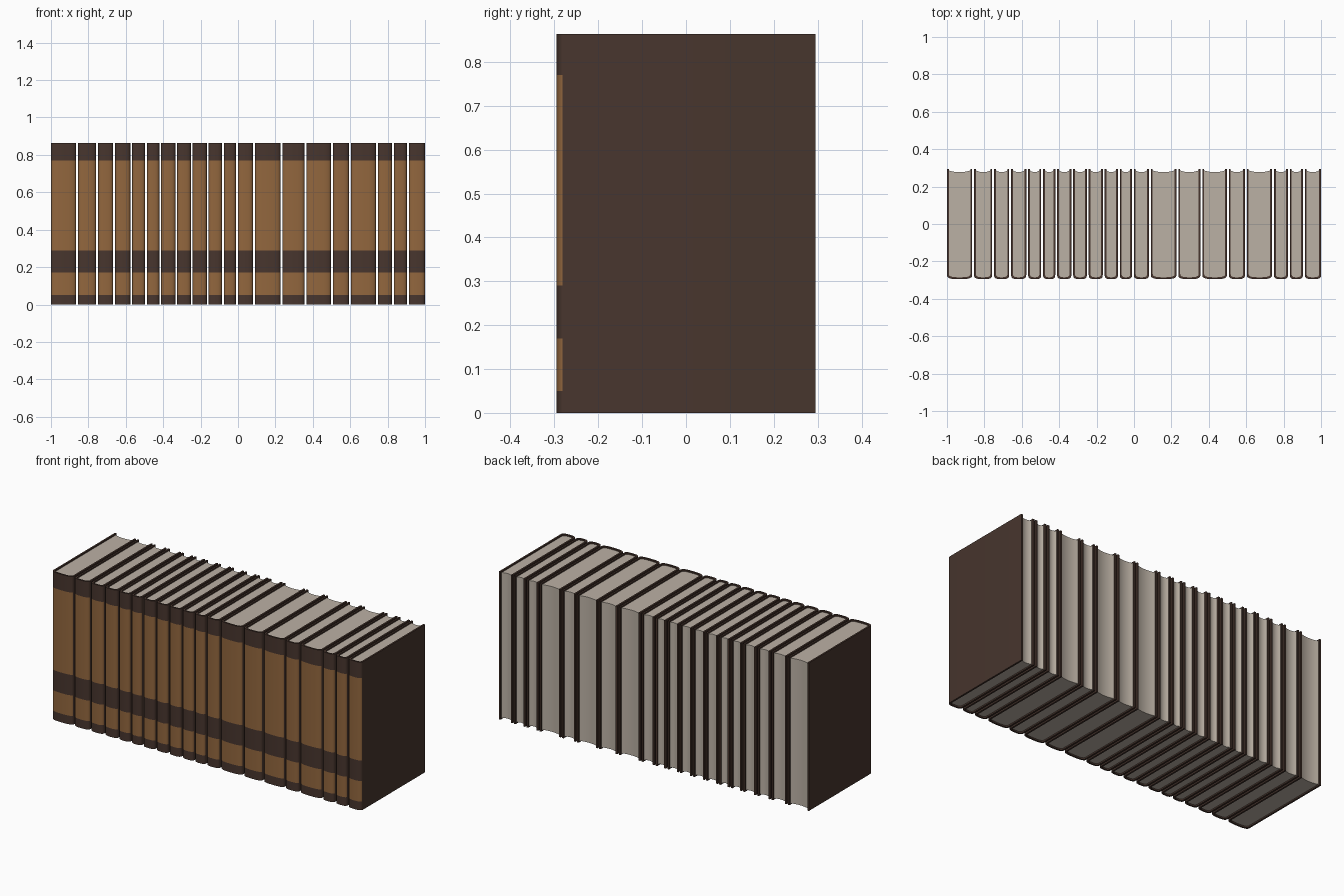
import bpy, bmesh, math

if "Cube" in bpy.data.objects:
    bpy.data.objects.remove(bpy.data.objects["Cube"])


def material(name, rgb):
    m = bpy.data.materials.new(name)
    m.diffuse_color = (*rgb, 1)
    m.use_nodes = True
    m.node_tree.nodes["Principled BSDF"].inputs["Base Color"].default_value = m.diffuse_color
    return m


DARK = material("dark brown leather", (0.064, 0.036, 0.027))
TAN = material("tan leather", (0.29, 0.135, 0.048))
PAPER = material("paper", (0.50, 0.44, 0.375))

HEIGHT, BACK, FRONT, BOARD, BULGE = 0.863, 0.295, -0.295, 0.01, 0.022
BANDS = [0, 0.05, 0.17, 0.29, 0.77, HEIGHT]   # dark and tan alternate


def spine_curve(half, depth, front, n=12):
    """Rounded spine from the left side to the right side."""
    pts = []
    for i in range(n + 1):
        a = math.pi * i / n
        c, s = math.cos(a), math.sin(a)
        pts.append((-half * math.copysign(abs(c) ** 0.7, c),
                    front + depth - depth * max(s, 0) ** 0.7))
    return pts


def extrude_profile(name, profile, levels, x, mats):
    """Closed outline carried up through the given heights."""
    bm = bmesh.new()
    rings = [[bm.verts.new((x + px, py, z)) for px, py in profile] for z in levels]
    n = len(profile)
    for k in range(len(rings) - 1):
        for i in range(n):
            j = (i + 1) % n
            bm.faces.new((rings[k][i], rings[k][j], rings[k + 1][j], rings[k + 1][i]))
    bm.faces.new(rings[0][::-1])
    bm.faces.new(rings[-1])
    bmesh.ops.recalc_face_normals(bm, faces=bm.faces)
    mesh = bpy.data.meshes.new(name)
    bm.to_mesh(mesh)
    bm.free()
    for m in mats:
        mesh.materials.append(m)
    obj = bpy.data.objects.new(name, mesh)
    bpy.context.collection.objects.link(obj)
    bpy.ops.object.select_all(action='DESELECT')
    obj.select_set(True)
    bpy.context.view_layer.objects.active = obj
    bpy.ops.object.shade_smooth_by_angle(angle=math.radians(40))
    return obj


def book(left, right):
    x, half = (left + right) / 2, (right - left) / 2
    inner = half - BOARD
    # Cover: two boards joined by a rounded spine
    outer_arc = spine_curve(half, BULGE, FRONT)
    inner_arc = spine_curve(inner, BULGE - 0.004, FRONT + BOARD)
    outline = ([(-half, BACK)] + outer_arc + [(half, BACK), (inner, BACK)]
               + inner_arc[::-1] + [(-inner, BACK)])
    cover = extrude_profile("book_cover", outline, BANDS, x, [DARK, TAN])
    # Tan panels between the dark bands of the spine
    for p in cover.data.polygons:
        z, y = p.center.z, p.center.y
        panel = BANDS[1] < z < BANDS[2] or BANDS[3] < z < BANDS[4]
        if panel and y < FRONT + 0.017 and p.normal.y < -0.1:
            p.material_index = 1
    # Page block with a hollow fore edge
    fore = []
    for i in range(9):
        t = 1 - 2 * i / 8
        fore.append((inner * t, 0.277 + 0.009 * t * t))
    extrude_profile("book_pages", inner_arc + fore, [0.008, HEIGHT - 0.008], x, [PAPER])


# Row of books, split at the gaps between them
GAPS = [-1.005, -0.86, -0.753, -0.662, -0.571, -0.491, -0.416, -0.33, -0.247,
        -0.162, -0.081, -0.006, 0.085, 0.232, 0.36, 0.502, 0.598, 0.743,
        0.828, 0.908, 1.005]
for a, b in zip(GAPS, GAPS[1:]):
    book(a + 0.005, b - 0.005)
